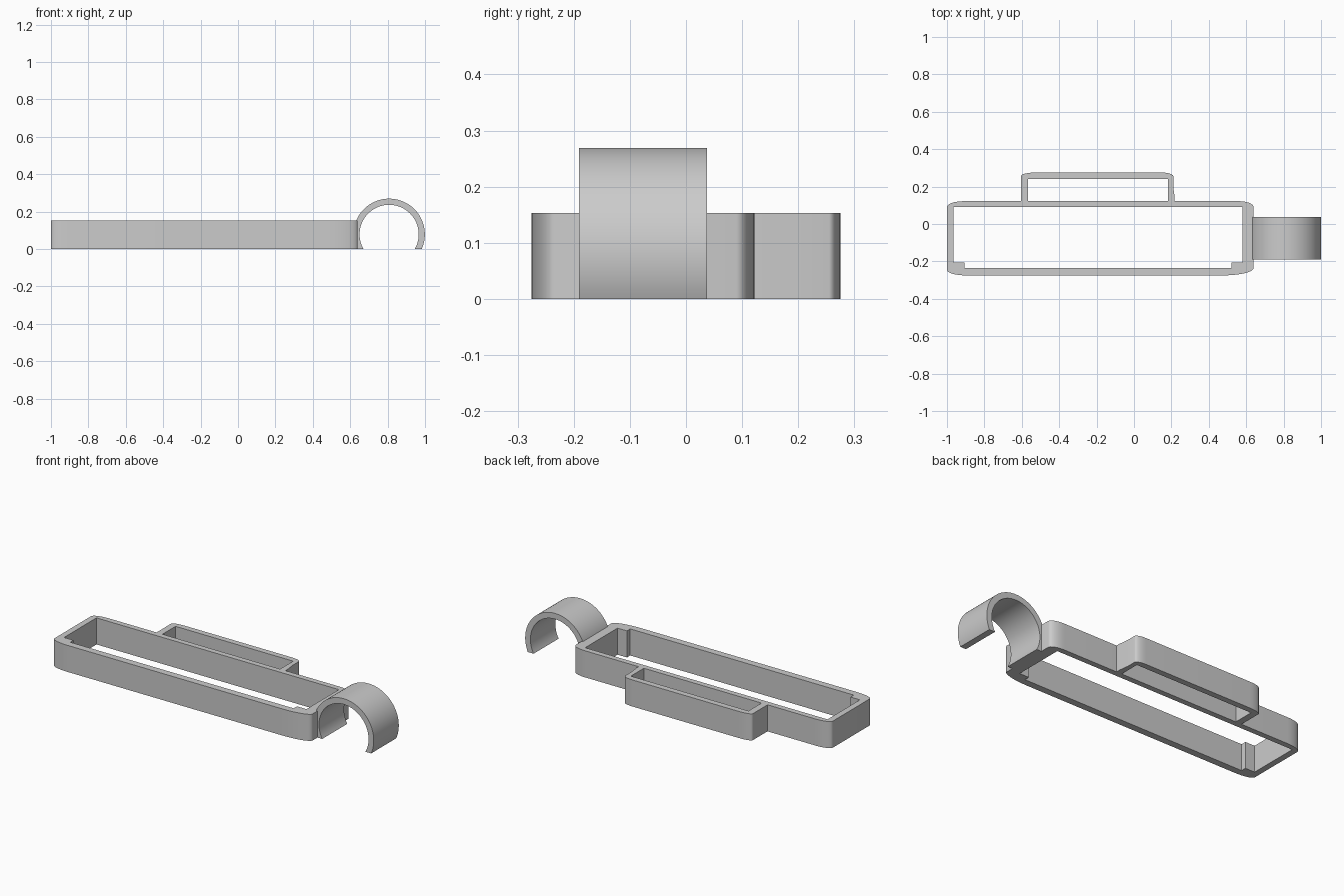
import bpy, bmesh
from math import sin, cos, pi, asin

if "Cube" in bpy.data.objects:
    bpy.data.objects.remove(bpy.data.objects["Cube"])

HEIGHT = 0.153


def corner(cx, cy, rx, ry, start, n=8):
    """Quarter-ellipse points, counter-clockwise from angle start."""
    return [(cx + rx * cos(start + pi / 2 * i / n),
             cy + ry * sin(start + pi / 2 * i / n)) for i in range(n + 1)]


def prism(name, loops, depth, place):
    """Fill outline with holes, extrude it; place maps (u, v, w) to xyz."""
    bm = bmesh.new()
    for pts in loops:
        vs = [bm.verts.new(place(u, v, 0)) for u, v in pts]
        for a, b in zip(vs, vs[1:] + vs[:1]):
            bm.edges.new((a, b))
    bmesh.ops.triangle_fill(bm, use_beauty=True, edges=bm.edges[:])
    ext = bmesh.ops.extrude_face_region(bm, geom=bm.faces[:], use_keep_orig=True)
    top = [g for g in ext["geom"] if isinstance(g, bmesh.types.BMVert)]
    a, b = place(0, 0, 0), place(0, 0, depth)
    bmesh.ops.translate(bm, verts=top, vec=[q - p for p, q in zip(a, b)])
    bmesh.ops.recalc_face_normals(bm, faces=bm.faces[:])
    me = bpy.data.meshes.new(name)
    bm.to_mesh(me)
    bm.free()
    ob = bpy.data.objects.new(name, me)
    bpy.context.collection.objects.link(ob)
    bpy.ops.object.select_all(action='DESELECT')
    ob.select_set(True)
    bpy.context.view_layer.objects.active = ob
    bpy.ops.object.shade_smooth_by_angle(angle=pi / 6)
    return ob


# Frame: outer outline including the rear pocket
outer = (corner(-0.895, -0.245, 0.105, 0.03, pi)
         + corner(0.47, -0.235, 0.17, 0.04, 1.5 * pi)
         + corner(0.56, 0.09, 0.08, 0.032, 0)
         + [(0.217, 0.122), (0.217, 0.145), (0.21, 0.2)]
         + corner(0.15, 0.255, 0.06, 0.02, 0)
         + corner(-0.53, 0.255, 0.075, 0.02, pi / 2)
         + [(-0.605, 0.122)]
         + corner(-0.91, 0.09, 0.09, 0.032, pi / 2))
# Main opening with small ledges in its two front corners
opening = [(-0.965, -0.205), (-0.905, -0.205), (-0.905, -0.235),
           (0.52, -0.235), (0.52, -0.205), (0.58, -0.205),
           (0.58, 0.09), (-0.965, 0.09)]
pocket = [(-0.567, 0.122), (0.183, 0.122), (0.183, 0.241), (-0.567, 0.241)]
prism("holder_frame", [outer, opening, pocket], HEIGHT, lambda u, v, w: (u, v, w))

# Clip: open ring cut flat at the ground, axis along y
CX, CZ, R_OUT, R_IN, N = 0.808, 0.078, 0.191, 0.158, 64


def arc(r):
    dip = asin(CZ / r)
    return [(CX + r * cos(-dip + (pi + 2 * dip) * i / N),
             CZ + r * sin(-dip + (pi + 2 * dip) * i / N)) for i in range(N + 1)]


prism("ring_clip", [arc(R_OUT) + arc(R_IN)[::-1]], 0.228,
      lambda u, v, w: (u, -0.191 + w, v))
